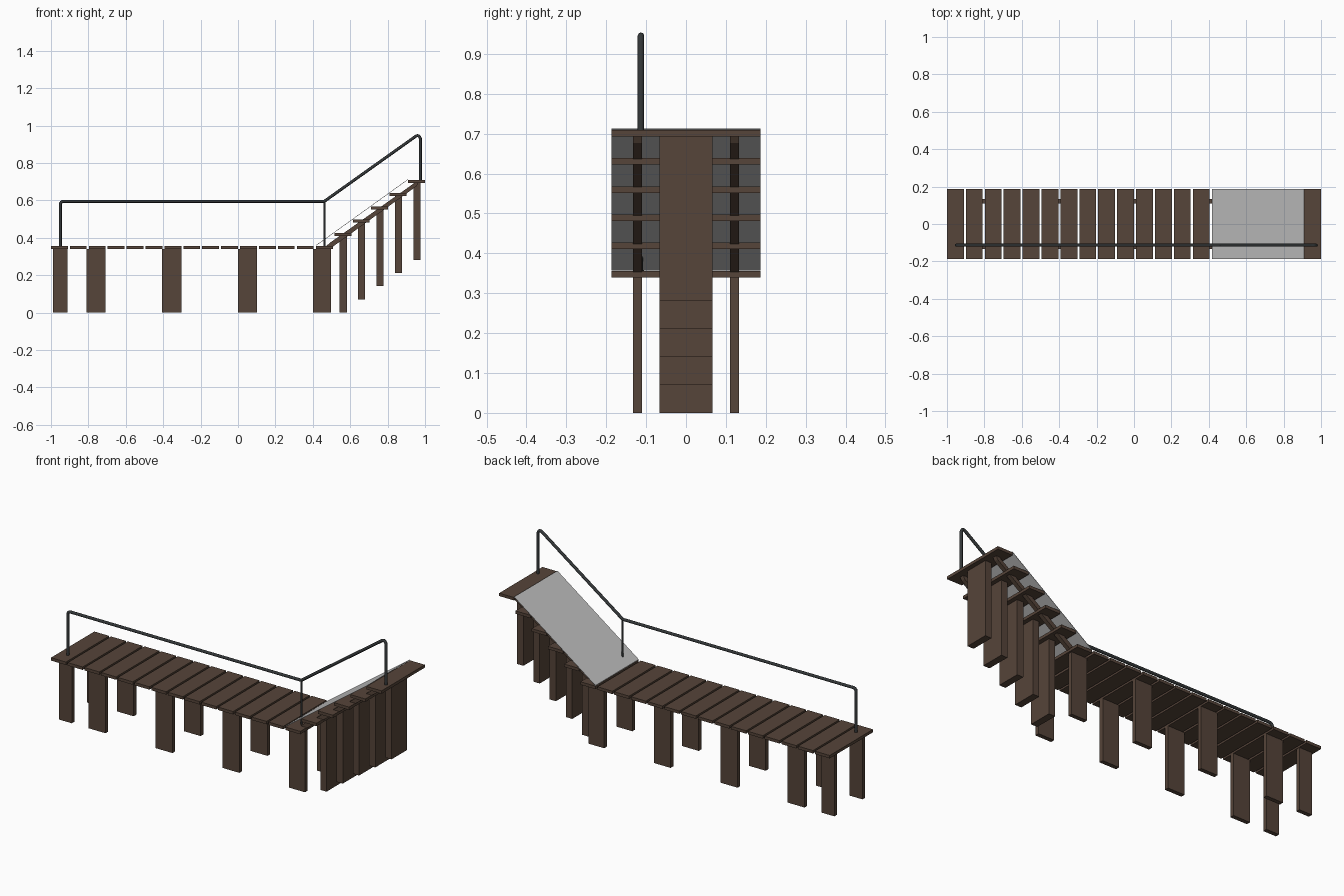
import bpy, math
from mathutils import Vector

if "Cube" in bpy.data.objects:
    bpy.data.objects.remove(bpy.data.objects["Cube"])


def material(name, rgb):
    m = bpy.data.materials.new(name)
    m.diffuse_color = (*rgb, 1)
    m.use_nodes = True
    m.node_tree.nodes["Principled BSDF"].inputs["Base Color"].default_value = m.diffuse_color
    return m


WOOD = material("dark wood", (0.092, 0.058, 0.041))
GREY = material("light grey", (0.52, 0.52, 0.52))
METAL = material("dark metal", (0.034, 0.039, 0.041))


def prism(name, profile, y0, y1, mat):
    """Extrude an x/z outline along y."""
    n = len(profile)
    verts = [(x, y0, z) for x, z in profile] + [(x, y1, z) for x, z in profile]
    faces = [tuple(range(n)), tuple(range(2 * n - 1, n - 1, -1))]
    faces += [(i, i + n, (i + 1) % n + n, (i + 1) % n) for i in range(n)]
    me = bpy.data.meshes.new(name)
    me.from_pydata(verts, [], faces)
    me.materials.append(mat)
    ob = bpy.data.objects.new(name, me)
    bpy.context.collection.objects.link(ob)
    return ob


def box(name, x0, x1, y0, y1, z0, z1, mat=WOOD):
    return prism(name, [(x0, z0), (x0, z1), (x1, z1), (x1, z0)], y0, y1, mat)


def tube(name, points, radius, y, bend=0.0, round_at=()):
    """Round rod through x/z points, with chosen corners rounded off."""
    pts = []
    for i, p in enumerate(points):
        p = Vector(p)
        if i in round_at:
            a = p + (Vector(points[i - 1]) - p).normalized() * bend
            b = p + (Vector(points[i + 1]) - p).normalized() * bend
            for k in range(7):
                t = k / 6
                pts.append(a * (1 - t) ** 2 + p * 2 * t * (1 - t) + b * t * t)
        else:
            pts.append(p)
    cu = bpy.data.curves.new(name, 'CURVE')
    cu.dimensions = '3D'
    cu.bevel_depth = radius
    cu.bevel_resolution = 2
    cu.use_fill_caps = True
    sp = cu.splines.new('POLY')
    sp.points.add(len(pts) - 1)
    for q, p in zip(sp.points, pts):
        q.co = (p.x, y, p.y, 1)
    cu.materials.append(METAL)
    ob = bpy.data.objects.new(name, cu)
    bpy.context.collection.objects.link(ob)
    bpy.ops.object.select_all(action='DESELECT')
    ob.select_set(True)
    bpy.context.view_layer.objects.active = ob
    bpy.ops.object.convert(target='MESH')
    bpy.ops.object.shade_smooth_by_angle(angle=math.radians(50))


W, DECK, T = 0.187, 0.356, 0.016     # half width, deck height, plank thickness
RUN, RISE = 0.0983, 0.0706           # stair pitch

# deck planks
for i in range(14):
    x = -1 + i * 0.1011
    box("deck_plank", x, x + 0.09, -W, W, DECK - T, DECK)

# stair treads, the first level with the deck
X0 = 0.417
for i in range(6):
    x, z = X0 + i * RUN, DECK + i * RISE
    box("stair_tread", x, x + 0.0905, -W, W, z - T, z)

# broad central boards holding up the treads
for i in range(1, 6):
    x, z = X0 + 0.0285 + i * RUN, DECK - T + i * RISE
    box("stair_support", x, x + 0.038, -0.066, 0.066, (i - 1) * 0.0705, z)

# legs and sloping stringers on both sides
for s in (-1, 1):
    y0, y1 = sorted((s * 0.110, s * 0.133))
    for x0, x1 in ((-0.99, -0.912), (-0.81, -0.708), (-0.405, -0.303),
                   (0.0, 0.101), (0.402, 0.498)):
        box("leg", x0, x1, y0, y1, 0, DECK - T)
    prism("stair_stringer", [(0.455, 0.340), (0.49, 0.372), (0.945, 0.694),
                             (0.965, 0.694), (0.955, 0.676), (0.49, 0.340)],
          y0, y1, WOOD)

# thin sheet laid over the stairs
prism("ramp_sheet", [(X0, DECK + 0.001), (X0, DECK + 0.004),
                     (X0 + 5 * RUN, DECK + 5 * RISE + 0.004),
                     (X0 + 5 * RUN, DECK + 5 * RISE + 0.001)], -W, W, GREY)

# handrail
RY = -0.113
tube("level_handrail", [(-0.95, 0.35), (-0.95, 0.595), (0.462, 0.595)],
     0.008, RY, 0.02, (1,))
tube("sloped_handrail", [(0.462, 0.595), (0.965, 0.953), (0.975, 0.93), (0.975, 0.70)],
     0.008, RY, 0.02, (1,))
tube("middle_post", [(0.462, 0.595), (0.462, 0.35)], 0.005, RY)
